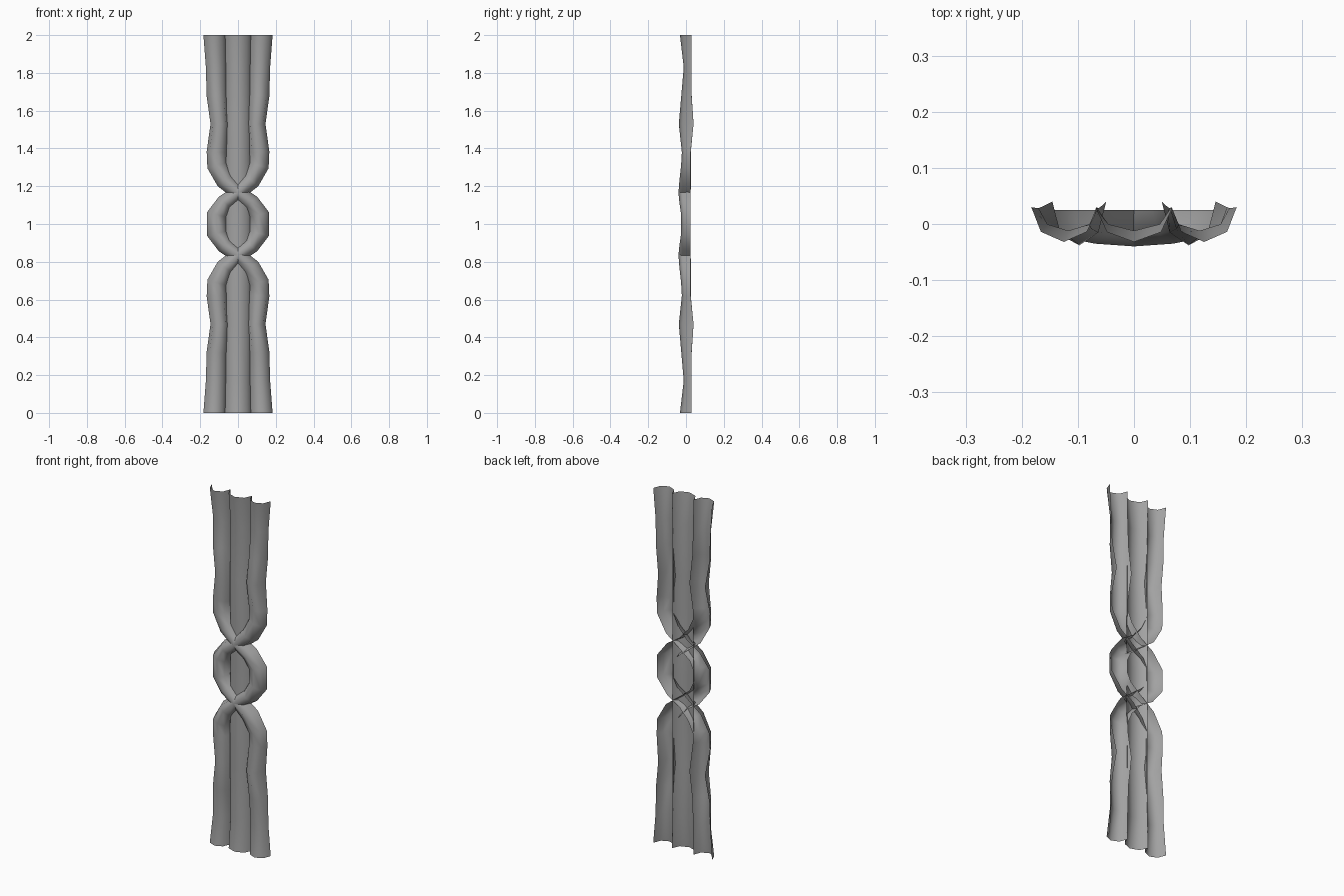
import bpy, bmesh, math
from mathutils import Vector

cube = bpy.data.objects.get("Cube")
if cube:
    bpy.data.objects.remove(cube, do_unlink=True)

grey = bpy.data.materials.new("plain grey")
grey.use_nodes = True
colour = (0.36, 0.36, 0.36, 1)
grey.diffuse_color = colour
grey.node_tree.nodes["Principled BSDF"].inputs["Base Color"].default_value = colour


def strand(name, stations, side=1):
    """Open half-tube swept through stations of (x, z, half width, front y, back y)."""
    # mirror the upper half about mid height
    path = stations + [(x, 2 - z, w, f, b) for x, z, w, f, b in reversed(stations)]
    bm = bmesh.new()
    rings = []
    for i, (x, z, w, front, back) in enumerate(path):
        if i in (0, len(path) - 1):
            across = Vector((1, 0, 0))
        else:
            p, n = path[i - 1], path[i + 1]
            t = Vector((n[0] - p[0], 0, n[1] - p[1])).normalized()
            across = Vector((-t.z, 0, t.x))
        ring = []
        for k in range(5):
            a = math.pi * k / 4
            co = Vector((x, back, z)) + across * (w * math.cos(a))
            co.y -= (back - front) * math.sin(a)
            co.x *= side
            ring.append(bm.verts.new(co))
        rings.append(ring)
    for r, s in zip(rings, rings[1:]):
        for k in range(4):
            quad = [r[k], r[k + 1], s[k + 1], s[k]]
            bm.faces.new(quad if side < 0 else quad[::-1])
    # make the outer surface face the front
    bm.normal_update()
    if sum(f.normal.y * f.calc_area() for f in bm.faces) > 0:
        bmesh.ops.reverse_faces(bm, faces=bm.faces[:])
    for f in bm.faces:
        f.smooth = True
    mesh = bpy.data.meshes.new(name)
    bm.to_mesh(mesh)
    bm.free()
    mesh.materials.append(grey)
    obj = bpy.data.objects.new(name, mesh)
    bpy.context.collection.objects.link(obj)


# Straight strand behind the crossings
strand("centre_strand", [
    (0, 2, .068, -.032, .028), (0, 1.83, .065, -.012, .028),
    (0, 1.53, .065, -.018, .028), (0, 1.165, .066, -.012, .025),
    (0, 1.02, .066, -.01, .025)])

# Two weaving strands that swap sides twice
weave = [
    (.125, 2, .058, -.032, .03), (.117, 1.83, .053, -.012, .028),
    (.113, 1.68, .053, -.025, .03), (.0975, 1.53, .048, -.038, .04),
    (.113, 1.38, .053, -.022, .025), (.112, 1.31, .052, -.026, .025),
    (.07, 1.23, .048, -.035, .025), (0, 1.165, .038, -.04, .025),
    (-.07, 1.115, .043, -.035, .025), (-.113, 1.05, .052, -.026, .025)]
strand("left_strand", weave)
strand("right_strand", weave, -1)
